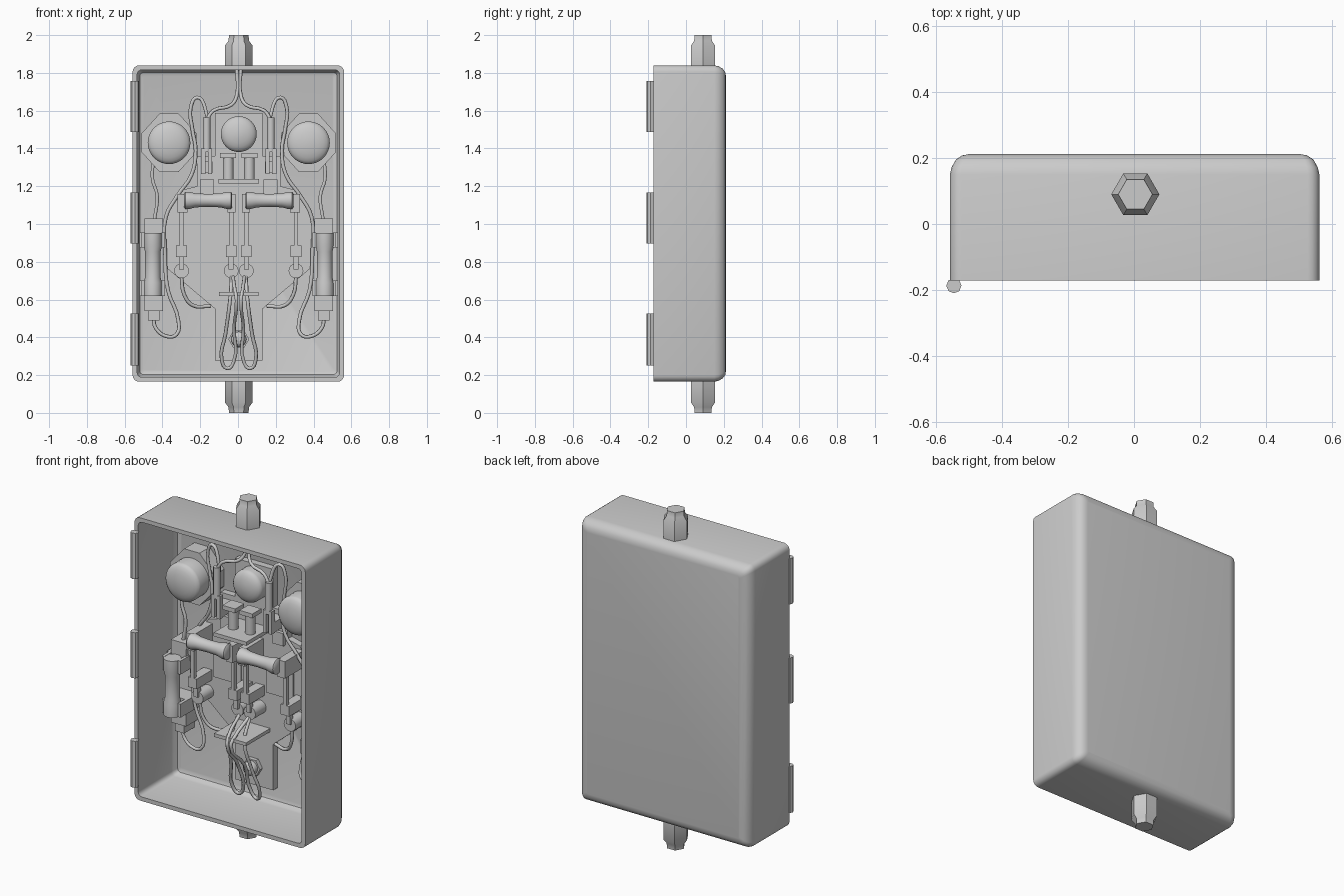
import bpy, bmesh, math
from mathutils import Matrix, Vector

CX = 0.004          # middle of the internal fittings
BACK = 0.185        # inner face of the case back
PLATE = 0.145       # front face of the mounting plate

grey = bpy.data.materials.new("plain_grey")
grey.diffuse_color = (0.6, 0.6, 0.6, 1)


def finish(name, bm, angle=35):
    bmesh.ops.recalc_face_normals(bm, faces=bm.faces)
    me = bpy.data.meshes.new(name)
    bm.to_mesh(me)
    bm.free()
    me.materials.append(grey)
    me.shade_smooth()
    me.set_sharp_from_angle(angle=math.radians(angle))
    ob = bpy.data.objects.new(name, me)
    bpy.context.collection.objects.link(ob)
    return ob


def loft(name, rings, angle=35):
    """Skin a list of equal point rings and cap both ends."""
    bm = bmesh.new()
    vs = [[bm.verts.new(p) for p in r] for r in rings]
    n = len(vs[0])
    for a, b in zip(vs, vs[1:]):
        for i in range(n):
            bm.faces.new((a[i], a[(i + 1) % n], b[(i + 1) % n], b[i]))
    bm.faces.new(vs[0])
    bm.faces.new(vs[-1])
    return finish(name, bm, angle)


TURN = {"Z": Matrix.Identity(3),
        "-Z": Matrix.Rotation(math.pi, 3, "X"),
        "X": Matrix.Rotation(math.pi / 2, 3, "Y"),
        "F": Matrix.Rotation(math.pi / 2, 3, "X")}     # F points to the front


def lathe(name, loc, axis, profile, segs=24):
    """Turned part: profile is (radius, height along axis)."""
    rings = []
    for r, h in profile:
        rings.append([Vector(loc) + TURN[axis] @ Vector(
            (r * math.cos(2 * math.pi * i / segs), r * math.sin(2 * math.pi * i / segs), h))
            for i in range(segs)])
    return loft(name, rings)


def box(name, x0, x1, y0, y1, z0, z1):
    return loft(name, [[(x0, y, z0), (x1, y, z0), (x1, y, z1), (x0, y, z1)] for y in (y0, y1)])


def plate(name, pts, y0, y1):
    return loft(name, [[(x, y, z) for x, z in pts] for y in (y0, y1)])


def wire(name, pts, r=0.01):
    cu = bpy.data.curves.new(name, "CURVE")
    cu.dimensions = "3D"
    cu.bevel_depth = r
    cu.bevel_resolution = 1
    cu.resolution_u = 4
    cu.use_fill_caps = True
    sp = cu.splines.new("BEZIER")
    sp.bezier_points.add(len(pts) - 1)
    for bp, p in zip(sp.bezier_points, pts):
        bp.co = p
        bp.handle_left_type = bp.handle_right_type = "AUTO"
    cu.materials.append(grey)
    ob = bpy.data.objects.new(name, cu)
    bpy.context.collection.objects.link(ob)


# Case: open-fronted shell, inside back -> rim -> outside back
def case_ring(inset, y, radius=0.035):
    hw, hz, r = 0.56 - inset, 0.8375 - inset, max(radius - inset * 0.4, 0.01)
    pts = []
    for k, (sx, sz) in enumerate([(1, 1), (-1, 1), (-1, -1), (1, -1)]):
        for j in range(5):
            a = math.pi / 2 * (k + j / 4)
            pts.append((0.002 + sx * (hw - r) + r * math.cos(a), y,
                        1.0025 + sz * (hz - r) + r * math.sin(a)))
    return pts


loft("case", [case_ring(i, y) for i, y in (
    (0.055, BACK), (0.038, 0.178), (0.028, 0.155), (0.024, 0.14), (0.024, -0.172),
    (0.0, -0.172), (0.0, 0.15), (0.005, 0.172), (0.018, 0.195), (0.037, 0.208), (0.06, 0.212))])

# Cable glands, top and bottom
for name, axis, z in (("top_gland", "Z", 1.83), ("bottom_gland", "-Z", 0.17)):
    lathe(name, (CX, 0.09, z), axis, [(0.073, 0), (0.073, 0.115), (0.054, 0.14), (0.052, 0.17)], 6)

# Hinge barrels
for z0, z1 in ((0.25, 0.525), (0.898, 1.168), (1.486, 1.757)):
    lathe("hinge", (-0.546, -0.187, z0), "Z", [(0.023, 0), (0.023, z1 - z0)], 8)

# Mounting plate
half = [(0.125, 1.587), (0.125, 1.36), (0.22, 1.36), (0.22, 1.2), (0.3, 1.18), (0.385, 1.04),
        (0.385, 0.77), (0.125, 0.55), (0.125, 0.278)]
plate("mounting_plate", [(CX + x, z) for x, z in half] + [(CX - x, z) for x, z in reversed(half)],
      PLATE, BACK + 0.005)

# Shelves and centre bell
box("upper_shelf", CX - 0.107, CX + 0.107, -0.08, PLATE + 0.01, 1.215, 1.237)
box("lower_shelf", CX - 0.105, CX + 0.105, -0.08, PLATE + 0.01, 0.62, 0.64)


def dome(name, x, y, z, r, depth, bulge):
    arc = [(r * math.cos(a), depth + bulge * math.sin(a))
           for a in (math.pi / 2 * i / 6 for i in range(6))]
    lathe(name, (x, y, z), "F", [(r, 0)] + arc + [(0.01, depth + bulge)], 32)


dome("centre_bell", CX, PLATE + 0.01, 1.476, 0.095, 0.065, 0.04)

# Plate bolt
lathe("bolt_head", (CX, PLATE + 0.01, 0.39), "F", [(0.055, 0), (0.055, 0.035)], 6)
dome("bolt_cap", CX, PLATE, 0.39, 0.04, 0.045, 0.02)

for s in (-1, 1):
    def X(v):
        return CX + s * v

    def sbox(name, x0, x1, *rest):
        box(name, min(X(x0), X(x1)), max(X(x0), X(x1)), *rest)

    def swire(name, pts):
        wire(name, [(X(x), y, z) for x, y, z in pts])

    # Side bells on eight-sided bases
    zc = 1.43
    octo = [(0.05, 0.155), (0.145, 0.05), (0.145, -0.05), (0.05, -0.155)]
    octo += [(-a, -b) for a, b in octo]
    plate("bell_base", [(X(0.369 + a), zc + b) for a, b in octo], 0.09, BACK + 0.005)
    dome("side_bell", X(0.369), 0.1, zc, 0.113, 0.09, 0.04)

    # Flat panels on the plate
    sbox("square_panel", 0.082, 0.26, PLATE - 0.007, PLATE + 0.01, 0.85, 1.025)
    sbox("small_panel", 0.13, 0.205, PLATE - 0.02, PLATE + 0.01, 1.16, 1.235)

    # Terminal posts on the upper shelf
    lathe("terminal_post", (X(0.056), 0.03, 1.23), "Z", [(0.028, 0), (0.028, 0.13)], 16)
    sbox("terminal_cap", 0.014, 0.098, -0.012, 0.072, 1.35, 1.375)

    # Vertical connector sleeves
    lathe("sleeve", (X(0.17), 0.04, 1.38), "Z", [(0.02, 0), (0.02, 0.185)], 12)
    for x in (0.152, 0.188):
        sbox("sleeve_prong", x - 0.011, x + 0.011, 0.025, 0.055, 1.265, 1.4)
    sbox("sleeve_bracket", 0.14, 0.2, 0.055, PLATE + 0.01, 1.27, 1.33)

    # Horizontal spool and its clips
    spool = [(0.036, 0), (0.045, 0.006), (0.045, 0.03), (0.037, 0.06), (0.034, 0.127),
             (0.037, 0.194), (0.045, 0.224), (0.045, 0.248), (0.036, 0.254)]
    lathe("spool", (X(0.162) - 0.127, -0.04, 1.125), "X", spool)
    sbox("outer_clip", 0.272, 0.325, -0.03, PLATE + 0.01, 1.06, 1.16)
    sbox("inner_clip", 0.018, 0.06, -0.03, PLATE + 0.01, 1.06, 1.16)

    # Drop straps, blocks and disc terminals
    for x in (0.04, 0.303):
        sbox("drop_strap", x - 0.011, x + 0.011, 0.0, 0.025, 0.85, 1.08)
        sbox("strap_block", x - 0.028, x + 0.028, 0.0, PLATE + 0.01, 0.825, 0.885)
        sbox("strap_tail", x - 0.013, x + 0.013, 0.03, 0.06, 0.76, 0.83)
        lathe("disc_terminal", (X(x), PLATE + 0.01, 0.752), "F", [(0.039, 0), (0.039, 0.11)], 16)

    # Upright side spool, cradles and end blocks
    lathe("side_spool", (X(0.455), 0.03, 0.618), "Z",
          [(0.048, 0), (0.048, 0.07), (0.041, 0.1), (0.041, 0.235), (0.048, 0.265), (0.048, 0.335)])
    for z in (0.62, 0.875):
        sbox("cradle", 0.39, 0.525, 0.08, BACK + 0.005, z, z + 0.08)
        for x in (0.4, 0.505):
            sbox("cradle_arm", x - 0.009, x + 0.009, 0.015, 0.09, z, z + 0.08)
    sbox("upper_end_block", 0.4, 0.5, 0.08, BACK + 0.005, 0.95, 1.03)
    sbox("lower_end_block", 0.4, 0.5, 0.08, BACK + 0.005, 0.54, 0.625)
    sbox("end_lug", 0.42, 0.48, 0.09, BACK + 0.005, 0.49, 0.545)

    # Wiring
    swire("feed_wire", [(0.011, 0.09, 1.83), (0.011, 0.08, 1.68), (0.04, 0.06, 1.63),
                        (0.135, 0.045, 1.6), (0.17, 0.04, 1.55)])
    swire("long_wire", [(0.17, 0.045, 1.4), (0.18, 0.06, 1.62), (0.22, 0.07, 1.67),
                        (0.253, 0.075, 1.62), (0.245, 0.08, 1.5), (0.228, 0.08, 1.39),
                        (0.25, 0.08, 1.26), (0.325, 0.09, 1.15), (0.385, 0.1, 1.04),
                        (0.39, 0.12, 0.85), (0.375, 0.13, 0.65), (0.32, 0.13, 0.49),
                        (0.33, 0.12, 0.415), (0.38, 0.12, 0.405), (0.44, 0.12, 0.45),
                        (0.452, 0.12, 0.51)])
    swire("bell_wire", [(0.45, 0.12, 1.35), (0.457, 0.12, 1.24), (0.432, 0.12, 1.15),
                        (0.447, 0.12, 1.02)])
    swire("outer_wire", [(0.303, 0.07, 0.72), (0.29, 0.08, 0.63), (0.245, 0.1, 0.57),
                         (0.15, 0.13, 0.565)])
    swire("loop_wire", [(0.038, 0.05, 0.72), (0.045, -0.01, 0.61), (0.07, 0.03, 0.42),
                        (0.09, 0.07, 0.28), (0.06, 0.085, 0.235), (0.027, 0.08, 0.27),
                        (0.025, 0.02, 0.45), (0.012, -0.09, 0.6), (0.02, -0.06, 0.65),
                        (0.03, 0.05, 0.72)])
